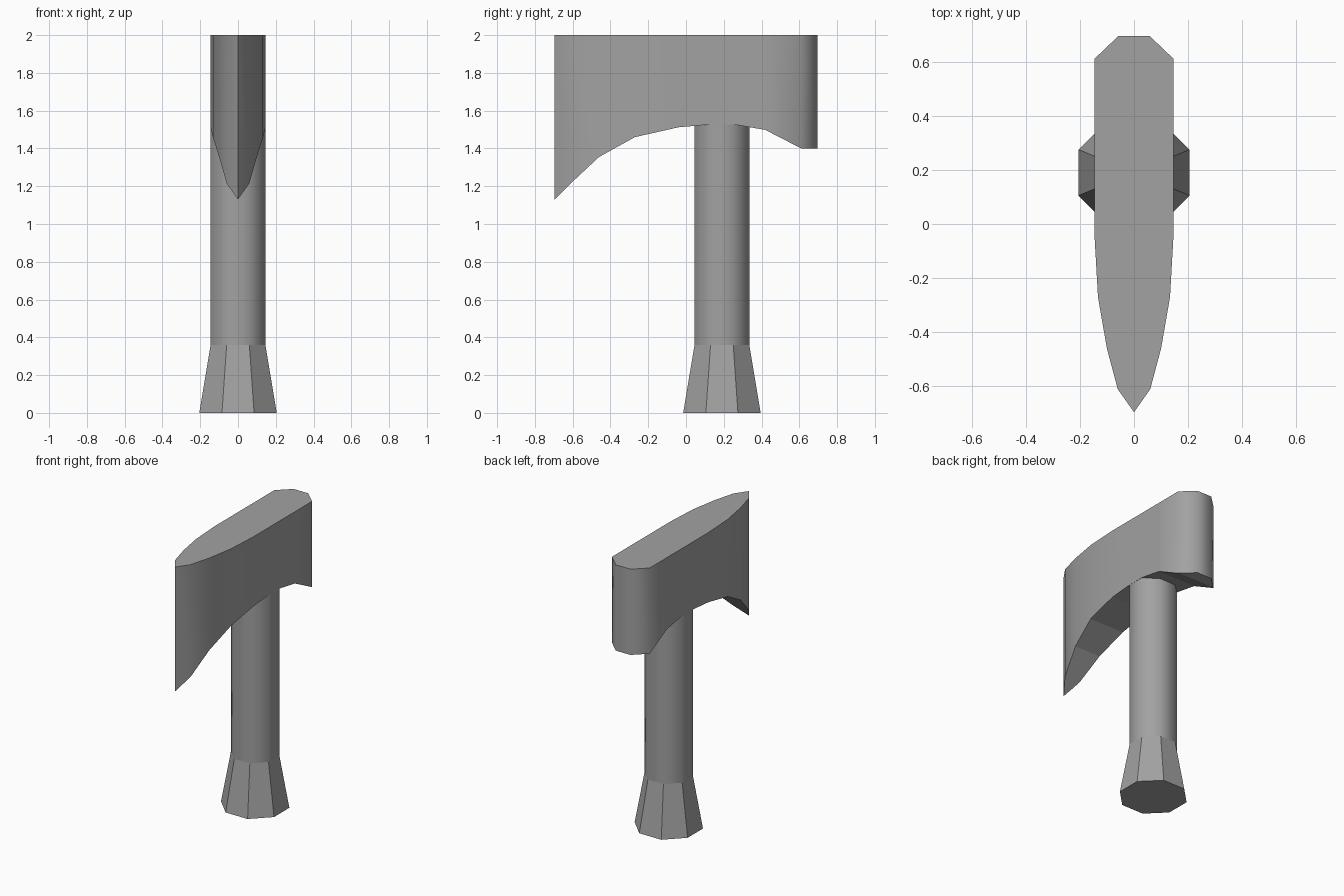
import bpy, bmesh
from math import pi, cos, sin

cube = bpy.data.objects.get("Cube")
if cube:
    bpy.data.objects.remove(cube)

GREY = (0.36, 0.36, 0.36, 1)
grey = bpy.data.materials.new("plain grey")
grey.use_nodes = True
grey.diffuse_color = GREY
grey.node_tree.nodes["Principled BSDF"].inputs["Base Color"].default_value = GREY


def finish(bm, name, smooth_face, sharp_edge):
    """Shade chosen faces smooth, mark chosen edges sharp and make the object."""
    bmesh.ops.recalc_face_normals(bm, faces=bm.faces)
    for f in bm.faces:
        f.smooth = smooth_face(f)
    for e in bm.edges:
        e.smooth = not (sharp_edge(e) or any(not f.smooth for f in e.link_faces))
    mesh = bpy.data.meshes.new(name)
    bm.to_mesh(mesh)
    bm.free()
    mesh.materials.append(grey)
    obj = bpy.data.objects.new(name, mesh)
    bpy.context.collection.objects.link(obj)
    return obj


# Handle: octagonal rings, smooth shaft over a faceted flared grip
HANDLE_Y = 0.19
FLARE_TOP = 0.36
bm = bmesh.new()
rings = []
for z, flat_radius in [(0, 0.205), (FLARE_TOP, 0.145), (1.53, 0.145)]:
    r = flat_radius / cos(pi / 8)
    angles = [(i + 0.5) * pi / 4 for i in range(8)]
    rings.append([bm.verts.new((r * cos(a), HANDLE_Y + r * sin(a), z)) for a in angles])
for low, high in zip(rings, rings[1:]):
    for i in range(8):
        j = (i + 1) % 8
        bm.faces.new((low[i], low[j], high[j], high[i]))
bm.faces.new(rings[0][::-1])
bm.faces.new(rings[-1])
finish(bm, "handle",
       lambda f: abs(f.normal.z) < 0.01 and f.calc_center_median().z > FLARE_TOP,
       lambda e: False)

# Axe head: stations from cutting edge to back (y, half width, underside height)
TOP = 2.0
stations = [(-0.695, 0, 1.13), (-0.61, 0.06, 1.215), (-0.46, 0.10, 1.355),
            (-0.27, 0.133, 1.46), (-0.04, 0.146, 1.512), (0.12, 0.146, 1.526),
            (0.26, 0.146, 1.526), (0.42, 0.146, 1.498), (0.61, 0.146, 1.40),
            (0.695, 0.057, 1.40)]
bm = bmesh.new()


def section(y, half, z):
    """Corners of one station: left bottom, right bottom, right top, left top."""
    return [bm.verts.new((x, y, h)) for x, h in
            [(half, z), (-half, z), (-half, TOP), (half, TOP)]]


sections = [section(*s) for s in stations]
for a, b in zip(sections, sections[1:]):
    for i in range(4):
        j = (i + 1) % 4
        bm.faces.new((a[i], a[j], b[j], b[i]))
bm.faces.new(sections[-1])
bmesh.ops.remove_doubles(bm, verts=bm.verts, dist=0.0001)
bmesh.ops.dissolve_degenerate(bm, edges=bm.edges, dist=0.0001)
edge_y = stations[0][0] + 0.01
finish(bm, "axe_head",
       lambda f: abs(f.normal.z) < 0.01,
       lambda e: all(v.co.y < edge_y for v in e.verts))
